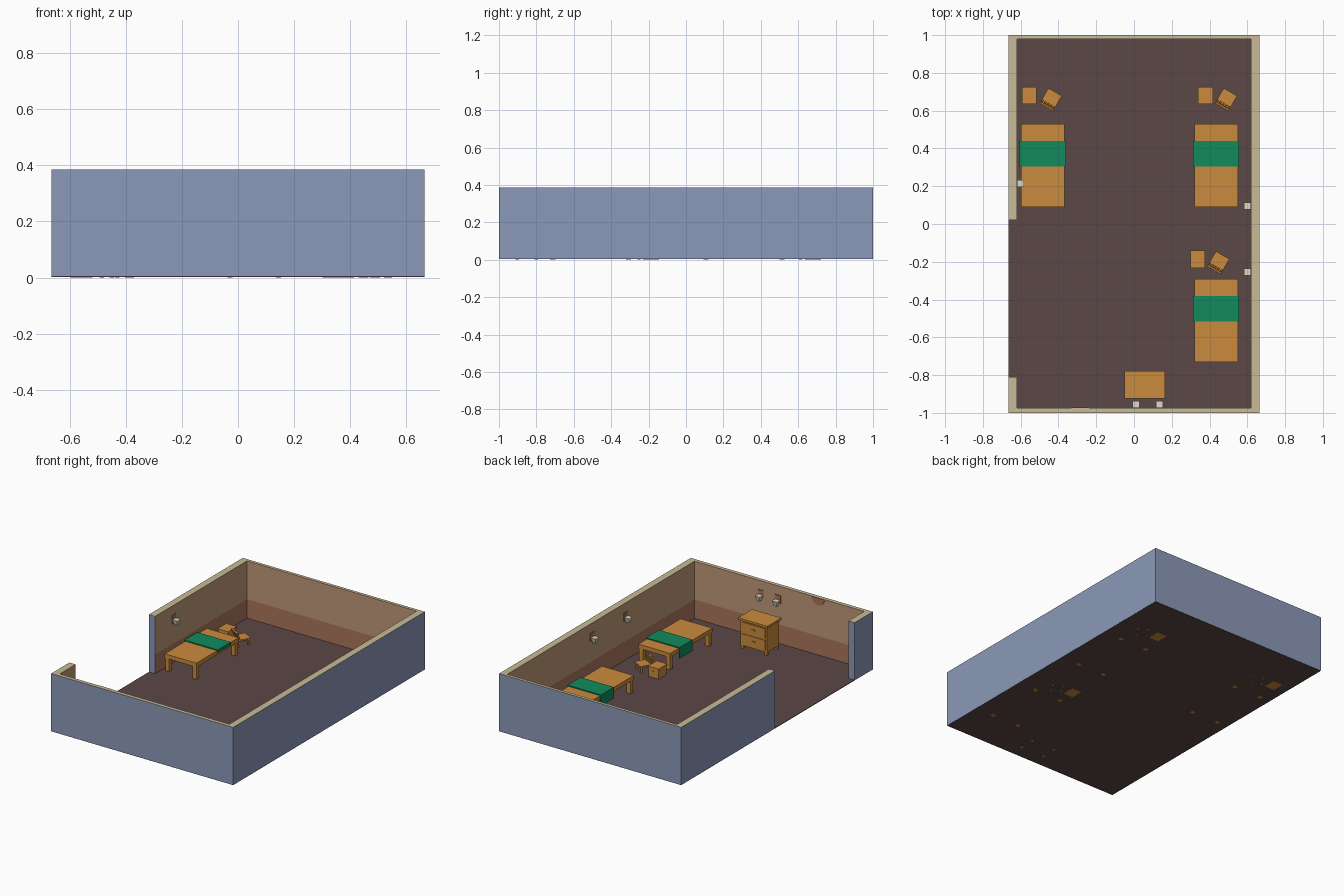
import bpy, bmesh, math
from mathutils import Vector, Matrix

if "Cube" in bpy.data.objects:
    bpy.data.objects.remove(bpy.data.objects["Cube"])


def material(name, rgb):
    m = bpy.data.materials.new(name)
    m.diffuse_color = (*rgb, 1)
    m.use_nodes = True
    m.node_tree.nodes["Principled BSDF"].inputs["Base Color"].default_value = m.diffuse_color
    return m


BLUE = material("outer_blue", (0.26, 0.32, 0.48))
CAP = material("wall_top_beige", (0.58, 0.50, 0.31))
UPPER = material("upper_wall_tan", (0.52, 0.32, 0.19))
LOWER = material("wainscot_brown", (0.40, 0.18, 0.11))
FLOOR = material("floor_dark_brown", (0.105, 0.064, 0.062))
WOOD = material("orange_wood", (0.60, 0.26, 0.047))
GREEN = material("blanket_green", (0.006, 0.26, 0.11))
CREAM = material("lamp_cream", (0.75, 0.70, 0.55))


def finish(name, bm, mats, loc=(0, 0, 0), turn=0):
    bmesh.ops.recalc_face_normals(bm, faces=bm.faces)
    me = bpy.data.meshes.new(name)
    bm.to_mesh(me)
    bm.free()
    for m in mats:
        me.materials.append(m)
    ob = bpy.data.objects.new(name, me)
    ob.location = loc
    ob.rotation_euler.z = math.radians(turn)
    bpy.context.collection.objects.link(ob)
    return ob


def add_box(bm, x0, x1, y0, y1, z0, z1, tilt=0):
    size = Matrix.Diagonal((x1 - x0, y1 - y0, z1 - z0, 1))
    mid = Matrix.Translation(((x0 + x1) / 2, (y0 + y1) / 2, (z0 + z1) / 2))
    bmesh.ops.create_cube(bm, size=1, matrix=mid @ Matrix.Rotation(tilt, 4, 'X') @ size)


def boxes(name, mat, items, loc=(0, 0, 0), turn=0):
    bm = bmesh.new()
    for b in items:
        add_box(bm, *b)
    return finish(name, bm, [mat], loc, turn)


def legs(x, y, t, z):
    """Four square legs, outer corners at +-x, +-y."""
    return [(min(sx * x, sx * (x - t)), max(sx * x, sx * (x - t)),
             min(sy * y, sy * (y - t)), max(sy * y, sy * (y - t)), 0, z)
            for sx in (-1, 1) for sy in (-1, 1)]


# floor
boxes("floor", FLOOR, [(-0.664, 0.664, -0.999, 0.999, 0.003, 0.007)])

# walls: one C-shaped plan extruded upward, coloured by direction and height
plan = [(-.665, -.81), (-.665, -1), (.665, -1), (.665, 1), (-.665, 1), (-.665, .02),
        (-.62, .02), (-.62, .98), (.62, .98), (.62, -.975), (-.62, -.975), (-.62, -.81)]
bm = bmesh.new()
face = bm.faces.new([bm.verts.new((x, y, 0.005)) for x, y in plan])
ext = bmesh.ops.extrude_face_region(bm, geom=[face])
for v in ext["geom"]:
    if isinstance(v, bmesh.types.BMVert):
        v.co.z = 0.385
bmesh.ops.bisect_plane(bm, geom=bm.verts[:] + bm.edges[:] + bm.faces[:],
                       plane_co=(0, 0, 0.132), plane_no=(0, 0, 1))
bmesh.ops.recalc_face_normals(bm, faces=bm.faces)
for f in bm.faces:
    c = f.calc_center_median()
    if f.normal.z > 0.5:
        f.material_index = 1
    elif abs(f.normal.z) < 0.5 and abs(c.x) < 0.625 and abs(c.y) < 0.985:
        f.material_index = 2 if c.z > 0.132 else 3
finish("walls", bm, [BLUE, CAP, UPPER, LOWER])

# half-round ornament at the top of the front wall
bm = bmesh.new()
arc = [math.pi + math.pi * i / 12 for i in range(13)]
f = bm.faces.new([bm.verts.new((0.047 * math.cos(a), 0, 0.047 * math.sin(a))) for a in arc])
ext = bmesh.ops.extrude_face_region(bm, geom=[f])
for v in ext["geom"]:
    if isinstance(v, bmesh.types.BMVert):
        v.co.y = 0.004
finish("wall_half_disc", bm, [LOWER], (-0.284, -0.975, 0.384))


def bed(x, y):
    boxes("bed_frame", WOOD, legs(0.113, 0.217, 0.028, 0.095)
          + [(-0.116, 0.116, -0.22, 0.22, 0.09, 0.117)], (x, y, 0))
    # blanket over the top, hanging on the aisle side
    boxes("bed_blanket", GREEN, [(-0.122, 0.122, -0.005, 0.13, 0.117, 0.124),
                                 (-0.122, -0.116, -0.005, 0.13, 0.05, 0.117),
                                 (0.116, 0.122, -0.005, 0.13, 0.105, 0.117)], (x, y, 0))


def bedside_box(x, y):
    boxes("bedside_cabinet", WOOD, [(-0.036, 0.036, -0.042, 0.042, 0, 0.068),
                                    (-0.039, 0.039, -0.046, 0.046, 0.068, 0.076),
                                    (-0.008, 0.008, 0.042, 0.047, 0.045, 0.051)], (x, y, 0))


def chair(x, y):
    slats = [(-0.04 + i * 0.0175, -0.03 + i * 0.0175, -0.037, -0.029, 0.05, 0.098, 0.25)
             for i in range(5)]
    rails = [(-0.041, 0.041, -0.046, -0.036, 0.09, 0.102, 0.25)]
    boxes("chair", WOOD, legs(0.038, 0.042, 0.012, 0.047)
          + [(-0.041, 0.041, -0.045, 0.045, 0.045, 0.055)] + slats + rails, (x, y, 0), -30)


for x, y in [(-0.483, 0.31), (0.435, 0.31), (0.435, -0.51)]:
    bed(x, y)
for x, y in [(-0.555, 0.68), (0.378, 0.68), (0.338, -0.187)]:
    bedside_box(x, y)
for x, y in [(-0.44, 0.66), (0.488, 0.66), (0.447, -0.204)]:
    chair(x, y)

# chest of drawers against the front wall
drawers = []
for z in (0.04, 0.117):
    drawers += [(-0.085, 0.085, 0.06, 0.066, z, z + 0.066),
                (-0.012, 0.012, 0.066, 0.071, z + 0.03, z + 0.038)]
boxes("chest_of_drawers", WOOD, legs(0.096, 0.06, 0.018, 0.03)
      + [(-0.097, 0.097, -0.062, 0.062, 0.028, 0.194),
         (-0.107, 0.107, -0.073, 0.073, 0.194, 0.208)] + drawers, (0.058, -0.852, 0))


def wall_lamp(x, y, turn):
    """Local +y points into the room."""
    boxes("lamp_plate", LOWER, [(-0.02, 0.02, 0, 0.004, 0.27, 0.325)], (x, y, 0), turn)
    bm = bmesh.new()
    bmesh.ops.create_cone(bm, cap_ends=True, segments=4, radius1=0.013, radius2=0.026,
                          depth=0.035,
                          matrix=Matrix.Translation((0, 0.02, 0.278)) @ Matrix.Rotation(math.pi / 4, 4, 'Z'))
    finish("lamp_shade", bm, [CREAM], (x, y, 0), turn)


for x, y, turn in [(0.01, -0.975, 0), (0.135, -0.975, 0), (-0.62, 0.215, -90),
                   (0.62, 0.095, 90), (0.62, -0.255, 90)]:
    wall_lamp(x, y, turn)
